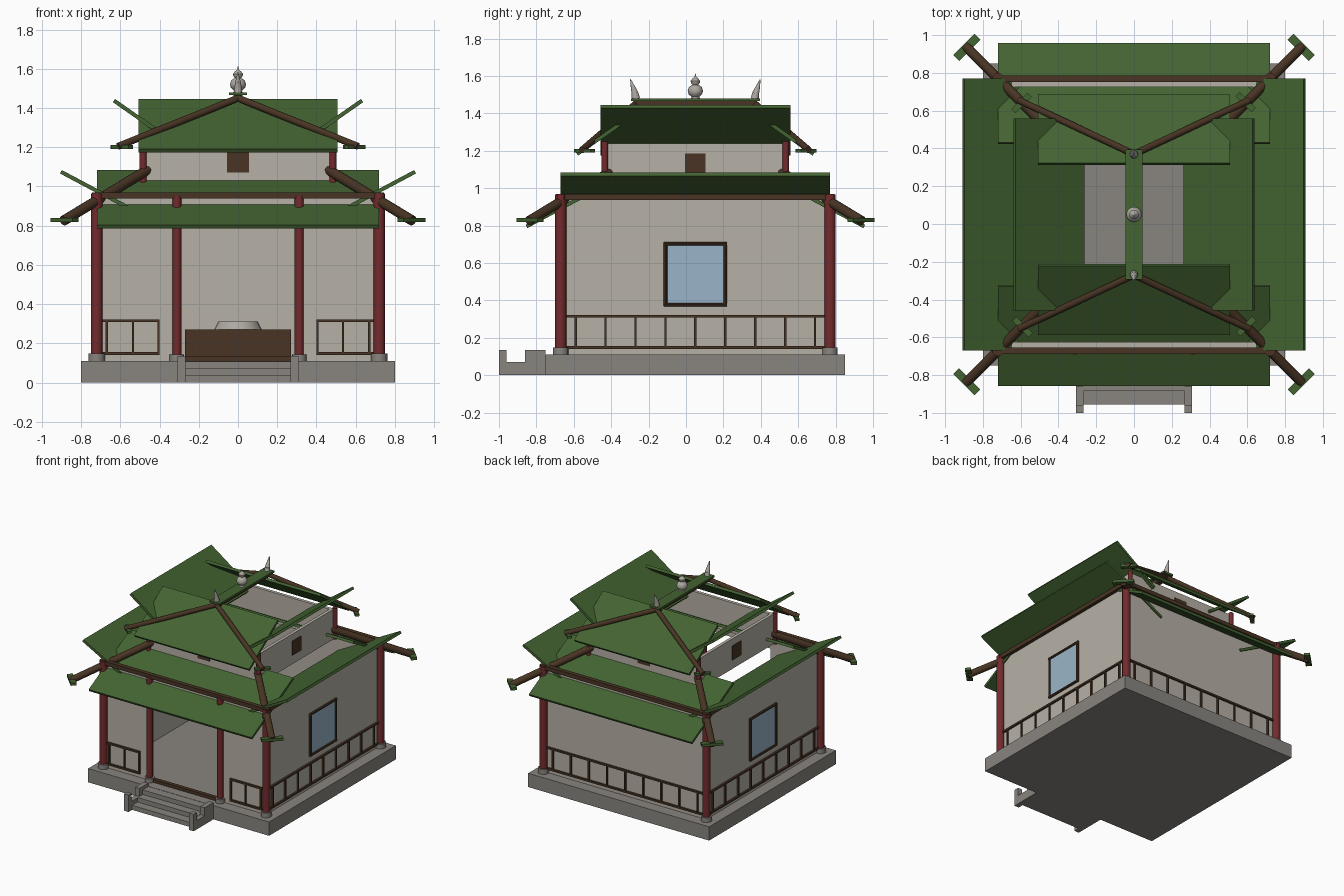
import bpy, bmesh, math
from mathutils import Matrix, Vector

if "Cube" in bpy.data.objects:
    bpy.data.objects.remove(bpy.data.objects["Cube"])


def material(name, r, g, b):
    m = bpy.data.materials.new(name)
    m.diffuse_color = (r, g, b, 1)
    m.use_nodes = True
    m.node_tree.nodes["Principled BSDF"].inputs["Base Color"].default_value = m.diffuse_color
    return m


GREEN = material("roof green", 0.056, 0.125, 0.031)
RED = material("column red", 0.17, 0.024, 0.026)
BROWN = material("timber brown", 0.065, 0.034, 0.017)
WALL = material("plaster", 0.47, 0.44, 0.38)
STONE = material("stone grey", 0.25, 0.235, 0.215)
GLASS = material("window blue", 0.32, 0.46, 0.58)
PALE = material("finial grey", 0.42, 0.39, 0.35)

CENTRE = Matrix.Translation((0, 0.05, 0))      # middle of the building


def side(k):
    """Frame of a building side: 0 front, 1 right, 2 back, 3 left."""
    return CENTRE @ Matrix.Rotation(k * math.pi / 2, 4, 'Z')


def finish(name, bm, mat, frame, smooth=False):
    bm.transform(frame)
    bmesh.ops.recalc_face_normals(bm, faces=bm.faces)
    me = bpy.data.meshes.new(name)
    bm.to_mesh(me)
    bm.free()
    me.materials.append(mat)
    ob = bpy.data.objects.new(name, me)
    bpy.context.collection.objects.link(ob)
    if smooth:
        bpy.ops.object.select_all(action='DESELECT')
        ob.select_set(True)
        bpy.context.view_layer.objects.active = ob
        bpy.ops.object.shade_smooth_by_angle(angle=math.radians(40))
    return ob


def box(name, lo, hi, mat, frame=CENTRE):
    lo, hi = Vector(lo), Vector(hi)
    bm = bmesh.new()
    bmesh.ops.create_cube(bm, size=1)
    bmesh.ops.scale(bm, vec=hi - lo, verts=bm.verts)
    bmesh.ops.translate(bm, vec=(lo + hi) / 2, verts=bm.verts)
    return finish(name, bm, mat, frame)


def rod(name, a, b, r1, mat, frame=CENTRE, r2=None, n=16):
    a, b = Vector(a), Vector(b)
    bm = bmesh.new()
    bmesh.ops.create_cone(bm, cap_ends=True, segments=n, radius1=r1,
                          radius2=r1 if r2 is None else r2, depth=(b - a).length)
    turn = (b - a).to_track_quat('Z', 'Y').to_matrix().to_4x4()
    bm.transform(Matrix.Translation((a + b) / 2) @ turn)
    return finish(name, bm, mat, frame, True)


def slab(name, half, out, z, depth, angle, frame):
    """Tilted roof panel."""
    tilt = Matrix.Translation((0, -out, z)) @ Matrix.Rotation(angle, 4, 'X')
    return box(name, (-half, -depth / 2, -0.01), (half, depth / 2, 0.01), GREEN, frame @ tilt)


# Platform and front steps
box("platform", (-0.8, -0.8, 0), (0.8, 0.8, 0.11), STONE)
WORLD = Matrix.Identity(4)
for i, y in enumerate((-0.955, -0.885, -0.82)):
    box("step", (-0.27, y, 0), (0.27, -0.75, 0.036 * (i + 1)), STONE, WORLD)
for s in (-1, 1):
    x0, x1 = sorted((s * 0.268, s * 0.308))
    box("step_cheek", (x0, -1, 0), (x1, -0.75, 0.07), STONE, WORLD)
    box("step_front_post", (x0, -1, 0.07), (x1, -0.96, 0.135), STONE, WORLD)
    box("step_back_post", (x0, -0.86, 0.07), (x1, -0.75, 0.135), STONE, WORLD)

for k in range(4):
    F = side(k)
    flip = 1 if k % 2 == 0 else -1     # side roof panels tilt upwards

    # Ground floor walls, the front one open in the middle
    if k == 0:
        box("front_wall_left", (-0.71, -0.71, 0.11), (-0.31, -0.675, 0.95), WALL, F)
        box("front_wall_right", (0.31, -0.71, 0.11), (0.71, -0.675, 0.95), WALL, F)
        box("door_lintel", (-0.31, -0.71, 0.84), (0.31, -0.675, 0.95), WALL, F)
        box("threshold", (-0.29, -0.725, 0.11), (0.29, -0.695, 0.135), BROWN, F)
    else:
        box("wall", (-0.71, -0.71, 0.11), (0.71, -0.675, 0.95), WALL, F)
    box("eave_beam", (-0.745, -0.737, 0.938), (0.745, -0.703, 0.97), BROWN, F)

    # Railings
    spans = [(-0.69, -0.40), (0.40, 0.69)] if k == 0 else [(-0.69, 0.69)]
    for a, b in spans:
        for z in (0.148, 0.315):
            box("railing_bar", (a, -0.727, z - 0.007), (b, -0.712, z + 0.007), BROWN, F)
    posts = [s * x for s in (-1, 1) for x in (0.405, 0.535, 0.67)] if k == 0 \
        else [0.16 * i for i in range(-4, 5)]
    for x in posts:
        box("railing_post", (x - 0.006, -0.726, 0.148), (x + 0.006, -0.713, 0.315), BROWN, F)

    # Side windows
    if k % 2:
        box("window_pane", (-0.155, -0.718, 0.38), (0.155, -0.709, 0.70), GLASS, F)
        for s in (-1, 1):
            rod("window_frame_side", (s * 0.16, -0.718, 0.37), (s * 0.16, -0.718, 0.71), 0.01, BROWN, F, n=8)
            z = 0.54 + s * 0.163
            rod("window_frame_rail", (-0.168, -0.718, z), (0.168, -0.718, z), 0.01, BROWN, F, n=8)

    # Upper storey wall and its small shutter
    box("upper_wall", (-0.475, -0.48, 1.0), (0.475, -0.455, 1.24), WALL, F)
    box("upper_shutter", (-0.055, -0.486, 1.072), (0.055, -0.478, 1.185), BROWN, F)

    # Roof panels
    slab("lower_roof_panel", 0.72, 0.64, 0.935, 0.595, flip * math.radians(28), F)
    slab("upper_roof_panel", 0.508, 0.45, 1.31, 0.445, flip * math.radians(35), F)

    # Corner columns on stone pads
    rod("corner_column", (0.72, -0.72, 0.11), (0.72, -0.72, 0.965), 0.03, RED, F)
    rod("column_pad", (0.72, -0.72, 0.11), (0.72, -0.72, 0.148), 0.041, STONE, F)
    rod("upper_column", (0.484, -0.484, 1.0), (0.484, -0.484, 1.25), 0.018, RED, F)

    # Lower hip rafter with its cross tile
    rod("lower_hip_rafter", (0.46, -0.46, 1.085), (0.89, -0.89, 0.825), 0.026, BROWN, F)
    tip = F @ Matrix.Translation((0.885, -0.885, 0.828)) @ Matrix.Rotation(math.pi / 4, 4, 'Z')
    box("lower_corner_tile", (-0.08, -0.022, -0.009), (0.08, 0.022, 0.012), GREEN, tip)
    tip = F @ Matrix.Translation((0.595, -0.59, 1.20)) @ Matrix.Rotation(math.pi / 4, 4, 'Z')
    box("upper_corner_tile", (-0.06, -0.016, -0.008), (0.06, 0.016, 0.01), GREEN, tip)

# Door columns
for s in (-1, 1):
    rod("door_column", (s * 0.312, -0.72, 0.11), (s * 0.312, -0.72, 0.95), 0.023, RED)
    rod("door_column_pad", (s * 0.312, -0.72, 0.11), (s * 0.312, -0.72, 0.143), 0.036, STONE)

# Altar table with a shallow bowl
box("altar", (-0.27, 0.42, 0.11), (0.27, 0.62, 0.27), BROWN)
rod("altar_bowl", (0, 0.52, 0.27), (0, 0.52, 0.312), 0.122, PALE, r2=0.1, n=24)

# Ridge and upper hip rafters
box("ridge_cap", (-0.045, -0.345, 1.465), (0.045, 0.345, 1.48), GREEN)
box("ridge_beam", (-0.022, -0.33, 1.435), (0.022, 0.33, 1.465), BROWN)
for sx in (-1, 1):
    for sy in (-1, 1):
        rod("upper_hip_rafter", (0, sy * 0.32, 1.45), (sx * 0.61, sy * 0.605, 1.205), 0.018, BROWN)

# Gourd finial turned from a profile
profile = [(0, 1.475), (0.024, 1.48), (0.02, 1.488), (0.036, 1.502), (0.041, 1.52), (0.034, 1.541),
           (0.016, 1.553), (0.024, 1.563), (0.025, 1.574), (0.016, 1.586), (0.006, 1.594), (0, 1.615)]
bm = bmesh.new()
pts = [bm.verts.new((r, 0, z)) for r, z in profile]
edges = [bm.edges.new(p) for p in zip(pts, pts[1:])]
bmesh.ops.spin(bm, geom=pts + edges, cent=(0, 0, 0), axis=(0, 0, 1), angle=2 * math.pi, steps=20)
bmesh.ops.remove_doubles(bm, verts=bm.verts, dist=0.0005)
finish("gourd_finial", bm, PALE, CENTRE, True)

# Curved horns at the ridge ends
for s in (-1, 1):
    path = [(0.318, 1.478, 0.022), (0.322, 1.505, 0.019), (0.332, 1.535, 0.013), (0.347, 1.582, 0.002)]
    for (y0, z0, r0), (y1, z1, r1) in zip(path, path[1:]):
        rod("ridge_horn", (0, s * y0, z0), (0, s * y1, z1), r0, PALE, r2=r1, n=12)
